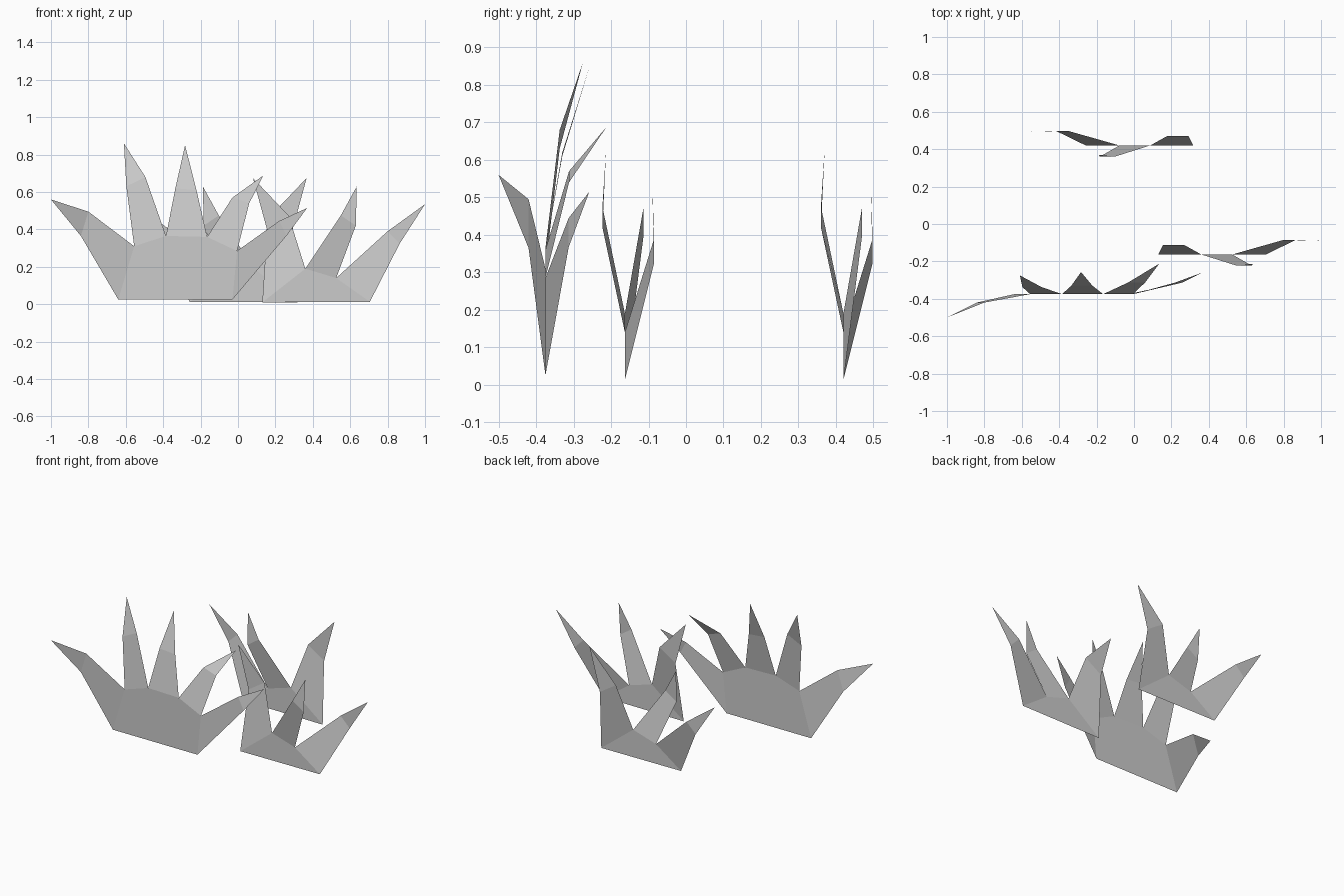
import bpy
import bmesh
from mathutils import Vector

cube = bpy.data.objects.get("Cube")
if cube:
    bpy.data.objects.remove(cube)

# One flat grey for every clump
grey = bpy.data.materials.new("grass grey")
grey.use_nodes = True
colour = (0.6, 0.6, 0.6, 1)
grey.diffuse_color = colour
bsdf = grey.node_tree.nodes["Principled BSDF"]
bsdf.inputs["Base Color"].default_value = colour
bsdf.inputs["Roughness"].default_value = 0.9


def grass_clump(name, y, roots, blades, mirror_about=None):
    """Flat base sheet with bent blades.
    roots: (x, z) of left base, valleys between blades, right base.
    blades: (left bend, right bend, tip, bend lean, tip lean)."""
    bm = bmesh.new()

    def vert(p, lean=0):
        x = p[0] if mirror_about is None else mirror_about - p[0]
        return bm.verts.new(Vector((x, y + lean, p[1])))

    base = [vert(p) for p in roots]
    bm.faces.new([base[0], base[-1]] + base[-2:0:-1])
    for i, (left, right, tip, bend_lean, tip_lean) in enumerate(blades):
        bend_l, bend_r = vert(left, bend_lean), vert(right, bend_lean)
        bm.faces.new([base[i], base[i + 1], bend_r, bend_l])
        bm.faces.new([bend_l, bend_r, vert(tip, tip_lean)])
    if mirror_about is not None:
        bmesh.ops.reverse_faces(bm, faces=bm.faces)

    mesh = bpy.data.meshes.new(name)
    bm.to_mesh(mesh)
    bm.free()
    mesh.materials.append(grey)
    obj = bpy.data.objects.new(name, mesh)
    bpy.context.scene.collection.objects.link(obj)
    return obj


# Large clump with five blades
large_roots = [(-0.64, 0.025), (-0.555, 0.31), (-0.385, 0.365),
               (-0.165, 0.36), (-0.005, 0.285), (-0.03, 0.025)]
large_blades = [
    ((-0.84, 0.365), (-0.8, 0.495), (-1, 0.56), -0.045, -0.125),
    ((-0.597, 0.63), (-0.495, 0.68), (-0.61, 0.86), 0.038, 0.1),
    ((-0.335, 0.62), (-0.222, 0.61), (-0.283, 0.85), 0.045, 0.118),
    ((-0.03, 0.57), (0.06, 0.54), (0.135, 0.688), 0.063, 0.163),
    ((0.22, 0.445), (0.26, 0.367), (0.37, 0.515), 0.062, 0.117),
]
grass_clump("large_grass_clump", -0.375, large_roots, large_blades)

# Small clump with three blades, placed twice, the rear one mirrored
small_roots = [(0.13, 0.01), (0.36, 0.19), (0.525, 0.14), (0.705, 0.013)]
small_blades = [
    ((0.155, 0.4), (0.27, 0.475), (0.08, 0.675), 0.05, 0.05),
    ((0.55, 0.475), (0.63, 0.42), (0.635, 0.63), -0.06, -0.05),
    ((0.8, 0.39), (0.865, 0.325), (1, 0.535), 0.078, 0.073),
]
grass_clump("small_grass_clump_front", -0.163, small_roots, small_blades)
grass_clump("small_grass_clump_back", 0.42, small_roots, small_blades, 0.447)
